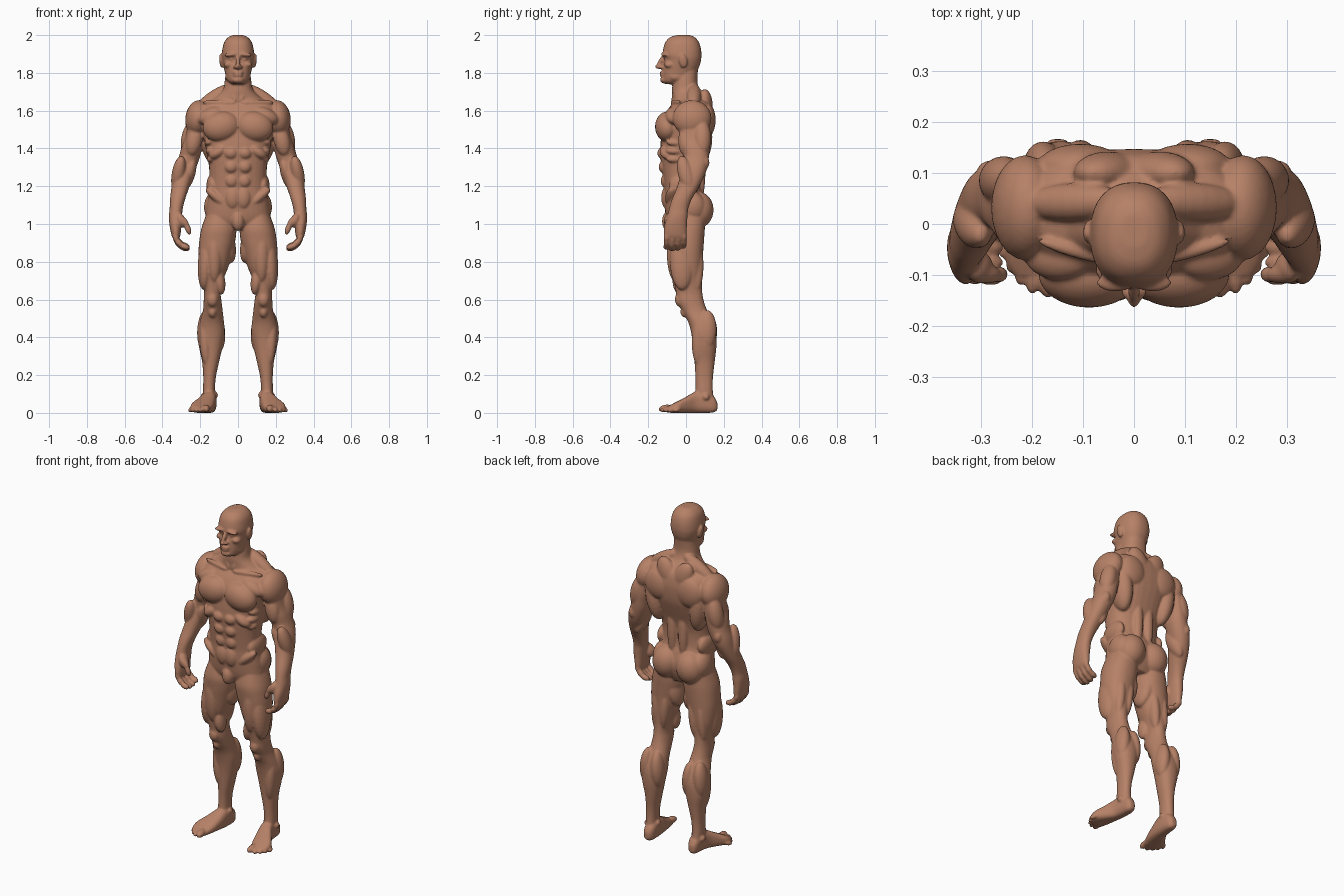
import bpy, bmesh, math
from mathutils import Matrix, Vector

bm = bmesh.new()


def loft(rings, axis='Z', n=2.2, seg=32, sub=4):
    """Skin boxes-as-ellipses (t, a0, a1, b0, b1), smoothed along the axis."""
    pts = [Vector(r) for r in rings]
    full = []
    for i in range(len(pts) - 1):
        p0, p1, p2, p3 = pts[max(i - 1, 0)], pts[i], pts[i + 1], pts[min(i + 2, len(pts) - 1)]
        for k in range(sub):
            t = k / sub
            full.append(0.5 * (2 * p1 + (p2 - p0) * t + (2 * p0 - 5 * p1 + 4 * p2 - p3) * t * t
                               + (3 * p1 - p0 - 3 * p2 + p3) * t ** 3))
    full.append(pts[-1])
    loops = []
    for t, a0, a1, b0, b1 in full:
        loop = []
        for k in range(seg):
            c, s = math.cos(2 * math.pi * k / seg), math.sin(2 * math.pi * k / seg)
            a = (a0 + a1) / 2 + (a1 - a0) / 2 * math.copysign(abs(c) ** (2 / n), c)
            b = (b0 + b1) / 2 + (b1 - b0) / 2 * math.copysign(abs(s) ** (2 / n), s)
            loop.append(bm.verts.new((a, b, t) if axis == 'Z' else (a, t, b)))
        loops.append(loop)
    for l0, l1 in zip(loops, loops[1:]):
        for k in range(seg):
            j = (k + 1) % seg
            bm.faces.new((l0[k], l0[j], l1[j], l1[k]))
    bm.faces.new(loops[0])
    bm.faces.new(loops[-1])


def blob(x, y, z, rx, ry, rz, lean=0, pitch=0):
    """Ellipsoid muscle; lean turns it about y, pitch about x (degrees)."""
    m = (Matrix.Translation((x, y, z)) @ Matrix.Rotation(math.radians(lean), 4, 'Y')
         @ Matrix.Rotation(math.radians(pitch), 4, 'X') @ Matrix.Diagonal((rx, ry, rz, 1)))
    bmesh.ops.create_uvsphere(bm, u_segments=24, v_segments=16, radius=1, matrix=m)


def bone(a, b, r):
    """Rounded segment from a to b."""
    a, b = Vector(a), Vector(b)
    d = b - a
    m = (Matrix.Translation((a + b) / 2) @ d.to_track_quat('Z', 'Y').to_matrix().to_4x4()
         @ Matrix.Diagonal((r, r, d.length / 2 + r * 0.8, 1)))
    bmesh.ops.create_uvsphere(bm, u_segments=16, v_segments=12, radius=1, matrix=m)


# Torso
loft([(1.665, -.12, .12, -.045, .11), (1.64, -.19, .19, -.07, .132), (1.60, -.215, .215, -.10, .143),
      (1.55, -.205, .205, -.122, .147), (1.48, -.187, .187, -.13, .14), (1.42, -.175, .175, -.135, .122),
      (1.35, -.16, .16, -.135, .098), (1.28, -.152, .152, -.127, .08), (1.20, -.151, .151, -.118, .08),
      (1.15, -.156, .156, -.117, .095), (1.08, -.168, .168, -.112, .11), (1.02, -.165, .165, -.10, .10),
      (.97, -.09, .09, -.075, .075)], n=2.4)
for m in [(.088, -.098, 1.515, .1, .066, .08, 12),        # chest
          (.145, -.06, 1.575, .075, .05, .04, 25),        # upper chest
          (.037, -.118, 1.375, .038, .034, .034),         # stomach rows
          (.036, -.115, 1.302, .036, .030, .034),
          (.034, -.108, 1.228, .034, .026, .036),
          (.028, -.103, 1.14, .04, .028, .06),
          (.10, -.095, 1.385, .06, .045, .032, 35),       # rib arch
          (.148, -.055, 1.435, .03, .05, .02, 25),        # side ribs
          (.145, -.06, 1.39, .028, .048, .02, 25),
          (.14, -.06, 1.345, .026, .045, .02, 25),
          (.135, -.01, 1.205, .032, .08, .06),            # waist
          (.105, -.075, 1.135, .026, .035, .085, 50),     # groin line
          (0, -.095, 1.015, .033, .032, .052)]:           # groin
    blob(*m)
for m in [(.148, .065, 1.46, .055, .075, .15, 8),         # side of back
          (.105, .112, 1.55, .085, .045, .09, 15),        # shoulder blade
          (.05, .10, 1.62, .06, .042, .10, 25),           # upper back
          (.036, .075, 1.28, .03, .028, .16),             # lower back
          (.078, .068, 1.075, .082, .078, .095, -8),      # buttock
          (.125, .03, 1.09, .055, .075, .08)]:            # hip
    blob(*m)

# Neck and shoulder slope
loft([(1.84, -.06, .06, -.05, .066), (1.76, -.07, .07, -.068, .06), (1.71, -.08, .08, -.074, .072),
      (1.675, -.115, .115, -.072, .10), (1.64, -.16, .16, -.07, .12), (1.60, -.17, .17, -.06, .12)])
bone((.045, .045, 1.72), (.19, .04, 1.63), .038)          # shoulder slope
bone((.055, .005, 1.80), (.018, -.068, 1.66), .02)        # neck tendon
bone((.03, -.075, 1.642), (.18, -.035, 1.645), .014)      # collar bone

# Head
loft([(2.0, -.025, .025, -.045, .02), (1.99, -.05, .05, -.082, .045), (1.965, -.072, .072, -.108, .067),
      (1.93, -.082, .082, -.12, .079), (1.895, -.086, .086, -.124, .082), (1.87, -.084, .084, -.114, .08),
      (1.84, -.078, .078, -.121, .073), (1.81, -.071, .071, -.124, .058), (1.78, -.064, .064, -.124, .03),
      (1.755, -.052, .052, -.122, .0), (1.74, -.03, .03, -.108, -.03)], n=2.3)
for m in [(.036, -.115, 1.897, .038, .018, .011, 6),      # brow
          (.034, -.101, 1.872, .015, .015, .010),         # eye
          (.05, -.088, 1.845, .026, .028, .018, 15),      # cheekbone
          (.013, -.132, 1.831, .012, .015, .010),         # nostril
          (0, -.146, 1.833, .013, .018, .013),            # nose tip
          (0, -.126, 1.803, .028, .013, .008),            # upper lip
          (0, -.125, 1.788, .025, .014, .008),            # lower lip
          (0, -.115, 1.763, .032, .022, .019),            # chin
          (.052, -.05, 1.78, .016, .04, .022),            # jaw corner
          (.089, -.015, 1.863, .010, .022, .038, 6, 10)]: # ear
    blob(*m)
bone((0, -.118, 1.888), (0, -.148, 1.84), .012)           # nose bridge

# Arm down to the palm
loft([(1.60, .16, .26, -.04, .11), (1.53, .178, .266, -.04, .12), (1.46, .182, .28, -.03, .125),
      (1.41, .190, .298, -.025, .125), (1.36, .2, .312, -.012, .122), (1.31, .217, .33, -.012, .115),
      (1.26, .236, .341, -.028, .10), (1.19, .26, .353, -.05, .065), (1.13, .28, .36, -.075, .03),
      (1.08, .293, .362, -.09, .012), (1.04, .296, .366, -.1, .008), (.99, .30, .362, -.115, .005),
      (.94, .305, .352, -.118, .003), (.92, .315, .342, -.11, -.005)])
for m in [(.213, .032, 1.56, .066, .103, .096, -8),       # shoulder cap
          (.233, -.005, 1.44, .042, .036, .08, -12),      # front upper arm
          (.255, .085, 1.455, .045, .048, .10, -12),      # back upper arm
          (.283, .10, 1.325, .025, .024, .035),           # elbow
          (.315, .0, 1.265, .036, .042, .10, -10, 15),    # outer forearm
          (.262, .03, 1.26, .034, .045, .09, -18, 15),    # inner forearm
          (.302, -.085, 1.02, .024, .032, .04, 20)]:      # thumb pad
    blob(*m)
# Fingers, curled inward, and thumb
for i, drop in enumerate((.008, 0, .003, .014)):
    y = -.102 + i * .030
    path = [(.333, y, .945), (.325, y, .905 + drop), (.298, y, .877 + drop), (.268, y - .003, .868 + drop)]
    for a, b in zip(path, path[1:]):
        bone(a, b, .0165)
bone((.305, -.095, 1.035), (.272, -.10, .995), .019)
bone((.272, -.10, .995), (.258, -.098, .955), .016)

# Leg
loft([(1.06, .03, .165, -.085, .1), (.98, .010, .193, -.103, .1), (.92, .013, .204, -.10, .096),
      (.85, .030, .209, -.092, .091), (.77, .052, .203, -.08, .087), (.70, .08, .188, -.064, .084),
      (.64, .092, .180, -.053, .086), (.59, .087, .182, -.048, .095), (.54, .081, .186, -.02, .113),
      (.48, .074, .203, .012, .143), (.42, .070, .213, .028, .16), (.35, .082, .207, .038, .161),
      (.27, .1, .19, .045, .152), (.19, .117, .184, .05, .143), (.12, .122, .185, .05, .142),
      (.06, .12, .183, .04, .15)])
for m in [(.125, -.052, .85, .045, .05, .16),             # front thigh
          (.17, -.02, .80, .042, .065, .15, -4),          # outer thigh
          (.098, -.030, .70, .030, .042, .075, 8),        # inner knee muscle
          (.06, .01, .90, .045, .07, .11, 12),            # inner thigh
          (.15, .055, .78, .03, .038, .14, -4),           # back thigh
          (.095, .055, .78, .03, .038, .13, -6),
          (.135, -.033, .60, .030, .026, .038),           # kneecap
          (.135, -.005, .535, .022, .025, .03),           # below knee
          (.105, .115, .43, .037, .05, .105, 4),          # inner calf
          (.178, .112, .44, .038, .05, .105, -4),         # outer calf
          (.175, .065, .38, .03, .035, .13, 4),           # outer shin
          (.122, .095, .095, .016, .02, .018),            # ankle bones
          (.185, .105, .085, .014, .02, .018)]:
    blob(*m)

# Foot and toes
loft([(.166, .135, .165, .015, .055), (.145, .118, .178, .002, .09), (.10, .113, .185, 0, .115),
      (.05, .115, .195, 0, .112), (.0, .122, .225, 0, .085), (-.04, .130, .25, 0, .064),
      (-.075, .142, .25, 0, .046), (-.10, .15, .235, .003, .034)], axis='Y', n=2.7)
for root, tip, r in [((.172, -.085), (.168, -.130), .020), ((.197, -.08), (.199, -.127), .0145),
                     ((.215, -.07), (.222, -.110), .014), ((.230, -.055), (.241, -.086), .0135),
                     ((.240, -.035), (.255, -.058), .013)]:
    bone((*root, r + .008), (*tip, r), r)

# Fuse everything into one smooth, symmetrical body
bmesh.ops.recalc_face_normals(bm, faces=bm.faces[:])
mesh = bpy.data.meshes.new("body")
bm.to_mesh(mesh)
bm.free()
body = bpy.data.objects.new("body", mesh)
bpy.context.collection.objects.link(body)
skin = bpy.data.materials.new("tan clay")
skin.diffuse_color = (.47, .22, .135, 1)
mesh.materials.append(skin)
mirror = body.modifiers.new("mirror", 'MIRROR')
mirror.use_mirror_merge = False
fuse = body.modifiers.new("fuse", 'REMESH')
fuse.mode = 'VOXEL'
fuse.voxel_size = .0056
fuse.use_smooth_shade = True
soften = body.modifiers.new("soften", 'SMOOTH')
soften.factor = .5
soften.iterations = 5
